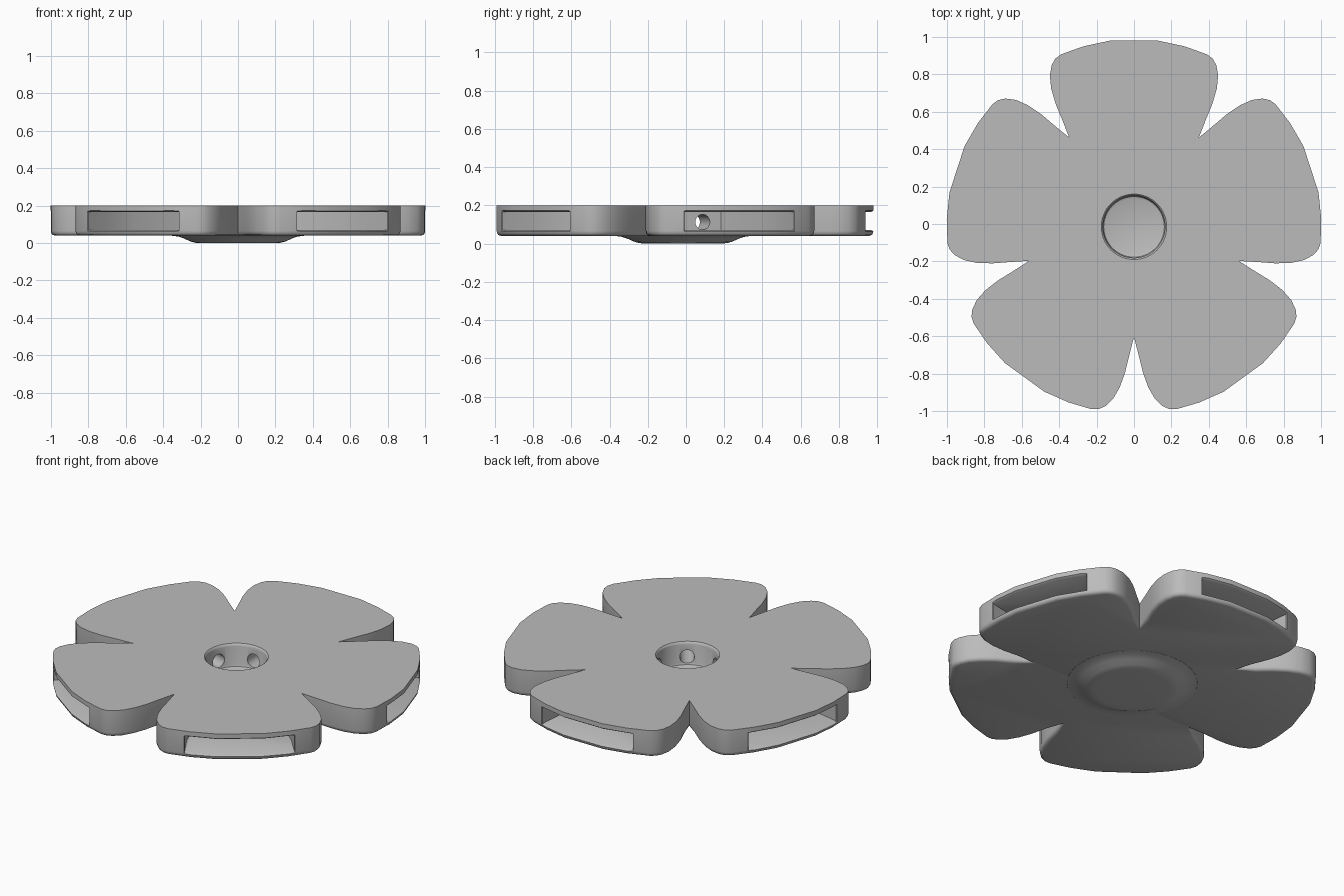
import bpy, bmesh, math
from mathutils import Vector

if "Cube" in bpy.data.objects:
    bpy.data.objects.remove(bpy.data.objects["Cube"])

PETALS = 5
CENTRE_Y = -0.015
TOP, BOTTOM = 0.2, 0.04
SLOT_LOW, SLOT_HIGH = 0.07, 0.165
TUNNEL_Z = 0.112
ANGLES = [math.radians(90) + i * math.tau / PETALS for i in range(PETALS)]

grey = bpy.data.materials.new("plain_grey")
grey.use_nodes = True
GREY = (0.5, 0.5, 0.5, 1)
grey.diffuse_color = GREY
grey.node_tree.nodes["Principled BSDF"].inputs["Base Color"].default_value = GREY


def petal_point(angle, r, t, z):
    """Point at distance r along a petal and t across it."""
    c, s = math.cos(angle), math.sin(angle)
    return Vector((c * r - s * t, CENTRE_Y + s * r + c * t, z))


def circle(r, z, n=64):
    return [petal_point(math.tau * i / n, r, 0, z) for i in range(n)]


def loft(name, solids):
    """Each solid is a list of rings, skinned together and capped."""
    bm = bmesh.new()
    for rings in solids:
        loops = [[bm.verts.new(p) for p in ring] for ring in rings]
        n = len(loops[0])
        for low, high in zip(loops, loops[1:]):
            for i in range(n):
                j = (i + 1) % n
                bm.faces.new((low[i], low[j], high[j], high[i]))
        bm.faces.new(loops[0][::-1])
        bm.faces.new(loops[-1])
    bmesh.ops.recalc_face_normals(bm, faces=bm.faces)
    mesh = bpy.data.meshes.new(name)
    bm.to_mesh(mesh)
    bm.free()
    mesh.materials.append(grey)
    obj = bpy.data.objects.new(name, mesh)
    bpy.context.collection.objects.link(obj)
    return obj


def activate(obj):
    bpy.ops.object.select_all(action="DESELECT")
    obj.select_set(True)
    bpy.context.view_layer.objects.active = obj


def cut(obj, cutter):
    mod = obj.modifiers.new("cut", "BOOLEAN")
    mod.operation = "DIFFERENCE"
    mod.solver = "EXACT"
    mod.object = cutter
    activate(obj)
    bpy.ops.object.modifier_apply(modifier=mod.name)
    bpy.data.objects.remove(cutter)


def smooth(obj, degrees=35):
    activate(obj)
    bpy.ops.object.shade_smooth_by_angle(angle=math.radians(degrees))


# Flower outline: notch, rounded petal shoulder and faceted tip, mirrored
notch = (0.477, 0.347)
half = [(0.57, 0.383), (0.66, 0.42), (0.74, 0.443), (0.81, 0.45), (0.865, 0.44),
        (0.9, 0.42), (0.922, 0.39), (0.965, 0.27), (0.995, 0.13)]
petal = [(r, -t) for r, t in [notch] + half] + half[::-1]
outline = [petal_point(a, r, t, 0) for a in ANGLES for r, t in petal]


def inset_ring(distance, z):
    ring = []
    for i, p in enumerate(outline):
        before = (p - outline[i - 1]).normalized()
        after = (outline[(i + 1) % len(outline)] - p).normalized()
        along = (before + after).normalized()
        inward = Vector((-along.y, along.x, 0))
        if before.dot(after) < 0:          # sharp notch
            inward = (before - after).normalized()
            if inward.dot(p) > 0:
                inward = -inward
        ring.append(p + inward * distance + Vector((0, 0, z)))
    return ring


# Flower plate with a rounded lower edge
plate = loft("flower_plate", [[
    inset_ring(0.022, BOTTOM), inset_ring(0.01, BOTTOM + 0.004),
    inset_ring(0.003, BOTTOM + 0.012), inset_ring(0, BOTTOM + 0.025),
    inset_ring(0, TOP)]])

# Central well with softened rim and floor
cut(plate, loft("well_cutter", [[
    circle(0.15, 0.06), circle(0.162, 0.065), circle(0.166, 0.075),
    circle(0.166, 0.185), circle(0.169, 0.195), circle(0.176, 0.201),
    circle(0.176, 0.25)]]))

# Hollow pocket in every petal, open at the tip
pocket_half = [(0.33, 0.1), (0.6, 0.24), (0.8, 0.285), (0.95, 0.3), (1.1, 0.3)]
pocket = [(r, -t) for r, t in pocket_half] + pocket_half[::-1]
cut(plate, loft("pocket_cutter", [
    [[petal_point(a, r, t, z) for r, t in pocket] for z in (SLOT_LOW, SLOT_HIGH)]
    for a in ANGLES]))


# Flared lip round each pocket opening
def lip_ring(angle, t, tip):
    ring = []
    for r, wide, grow in ((tip - 0.012, 0.98, -0.001), (tip + 0.012, 1.06, 0.016)):
        pair = [petal_point(angle, r, t * wide, SLOT_LOW - grow),
                petal_point(angle, r, t * wide, SLOT_HIGH + grow)]
        ring += pair if grow < 0 else pair[::-1]
    return ring


lip = [(-0.3, 0.955), (-0.13, 0.995), (0.13, 0.995), (0.3, 0.955)]
cut(plate, loft("lip_cutter", [[lip_ring(a, t, tip) for t, tip in lip] for a in ANGLES]))

# Round tunnels joining the well to the pockets
steps = [math.tau * k / 24 for k in range(24)]
cut(plate, loft("tunnel_cutter", [
    [[petal_point(a, r, 0.04 * math.cos(k), TUNNEL_Z + 0.04 * math.sin(k)) for k in steps]
     for r in (0.1, 0.4)] for a in ANGLES]))
smooth(plate)

# Low rounded boss under the plate
boss = loft("underside_boss", [[circle(r, z) for r, z in (
    (0.2, 0), (0.23, 0.002), (0.255, 0.009), (0.29, 0.025),
    (0.32, 0.035), (0.355, 0.0395), (0.36, 0.045))]])
smooth(boss)
